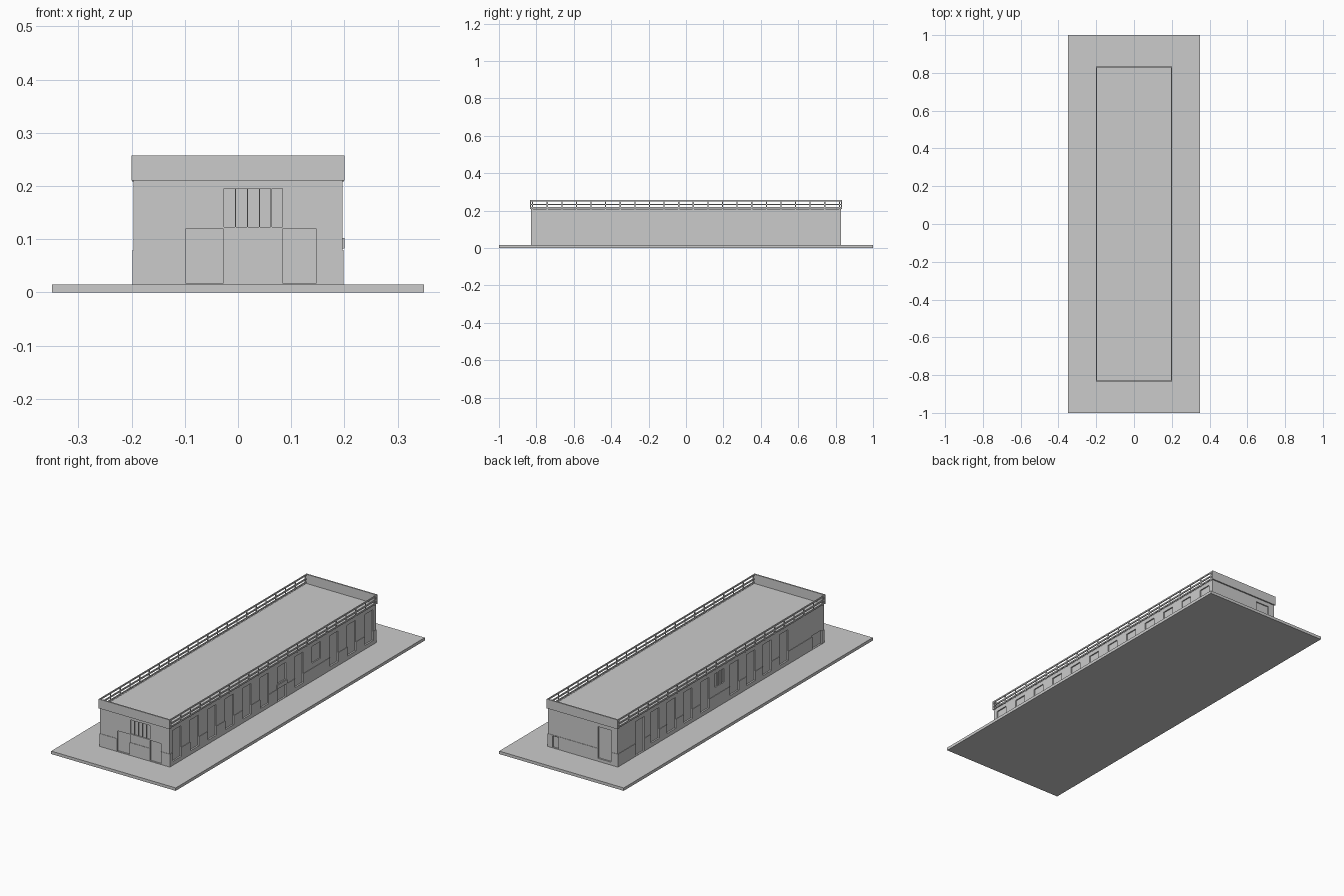
import bpy, bmesh
from mathutils import Matrix, Vector

if "Cube" in bpy.data.objects:
    bpy.data.objects.remove(bpy.data.objects["Cube"])

grey = bpy.data.materials.new("plain grey")
grey.diffuse_color = (0.6, 0.6, 0.6, 1)
grey.use_nodes = True
grey.node_tree.nodes["Principled BSDF"].inputs["Base Color"].default_value = grey.diffuse_color


def boxes(name, items):
    """One object made of boxes given as (x0, x1, y0, y1, z0, z1)."""
    bm = bmesh.new()
    for x0, x1, y0, y1, z0, z1 in items:
        m = Matrix.Translation(Vector((x0 + x1, y0 + y1, z0 + z1)) / 2)
        m = m @ Matrix.Diagonal((x1 - x0, y1 - y0, z1 - z0, 1))
        bmesh.ops.create_cube(bm, size=1, matrix=m)
    me = bpy.data.meshes.new(name)
    bm.to_mesh(me)
    bm.free()
    me.materials.append(grey)
    ob = bpy.data.objects.new(name, me)
    bpy.context.collection.objects.link(ob)
    return ob


# Ground slab and building mass
boxes("base_slab", [(-0.35, 0.35, -1, 1, 0, 0.015)])
walls = boxes("walls", [(-0.196, 0.196, -0.828, 0.828, 0.012, 0.21)])
plinth = boxes("plinth", [(-0.198, 0.198, -0.83, 0.83, 0.012, 0.08)])

# Openings, recessed slightly into the walls
D = 0.19       # depth plane on the long sides
E = 0.822      # depth plane on the short sides
cuts = []


def side(sign, yc, w, z0, z1):
    xs = sorted((sign * D, sign * 0.25))
    cuts.append((*xs, yc - w / 2, yc + w / 2, z0, z1))


def end(sign, x0, x1, z0, z1):
    ys = sorted((sign * E, sign * 0.9))
    cuts.append((x0, x1, *ys, z0, z1))


# Right side: twelve bays, two of them with short windows
for i in range(12):
    low = 0.105 if i in (6, 8) else 0.035
    side(1, -0.77 + 0.14 * i, 0.068, low, 0.19)
side(1, 0.07, 0.068, 0.017, 0.08)

# Left side: tall windows, a high slatted window and a low door
for y in (0.65, 0.53, 0.4, 0.265, 0.13, -0.106, -0.24, -0.37, -0.506):
    side(-1, y, 0.07, 0.017 if y == 0.65 else 0.035, 0.19)
for k in (-1, 0, 1):
    side(-1, 0.01 + 0.026 * k, 0.02, 0.12, 0.19)
side(-1, -0.77, 0.075, 0.017, 0.085)

# Front: two doors and a row of five narrow panes
end(-1, -0.098, -0.028, 0.017, 0.12)
end(-1, 0.085, 0.147, 0.017, 0.12)
for k in range(5):
    x = -0.026 + 0.0225 * k
    end(-1, x, x + 0.02, 0.123, 0.195)

# Back: tall door and small hatch
end(1, -0.16, -0.085, 0.03, 0.19)
end(1, 0.135, 0.17, 0.017, 0.075)

cutter = boxes("opening_cutter", cuts)
cutter.hide_render = True
cutter.hide_viewport = True
cutter.display_type = 'WIRE'
for ob in (walls, plinth):
    mod = ob.modifiers.new("openings", 'BOOLEAN')
    mod.operation = 'DIFFERENCE'
    mod.solver = 'EXACT'
    mod.object = cutter

# Small canopy over the side entrance
boxes("entrance_canopy", [(0.19, 0.2, 0.03, 0.11, 0.082, 0.102)])

# Solid parapets at both ends
boxes("end_parapets", [(-0.2, 0.2, -0.835, -0.828, 0.21, 0.257),
                       (-0.2, 0.2, 0.828, 0.835, 0.21, 0.257)])

# Open railings along both long sides
rails = []
for s in (-1, 1):
    x0, x1 = sorted((s * 0.195, s * 0.2))
    for z in (0.212, 0.229, 0.249):
        rails.append((x0, x1, -0.829, 0.829, z, z + 0.007))
    for i in range(22):
        y = -0.82 + i * 1.64 / 21
        rails.append((x0 + 0.001, x1 - 0.001, y - 0.003, y + 0.003, 0.208, 0.252))
boxes("roof_railings", rails)
